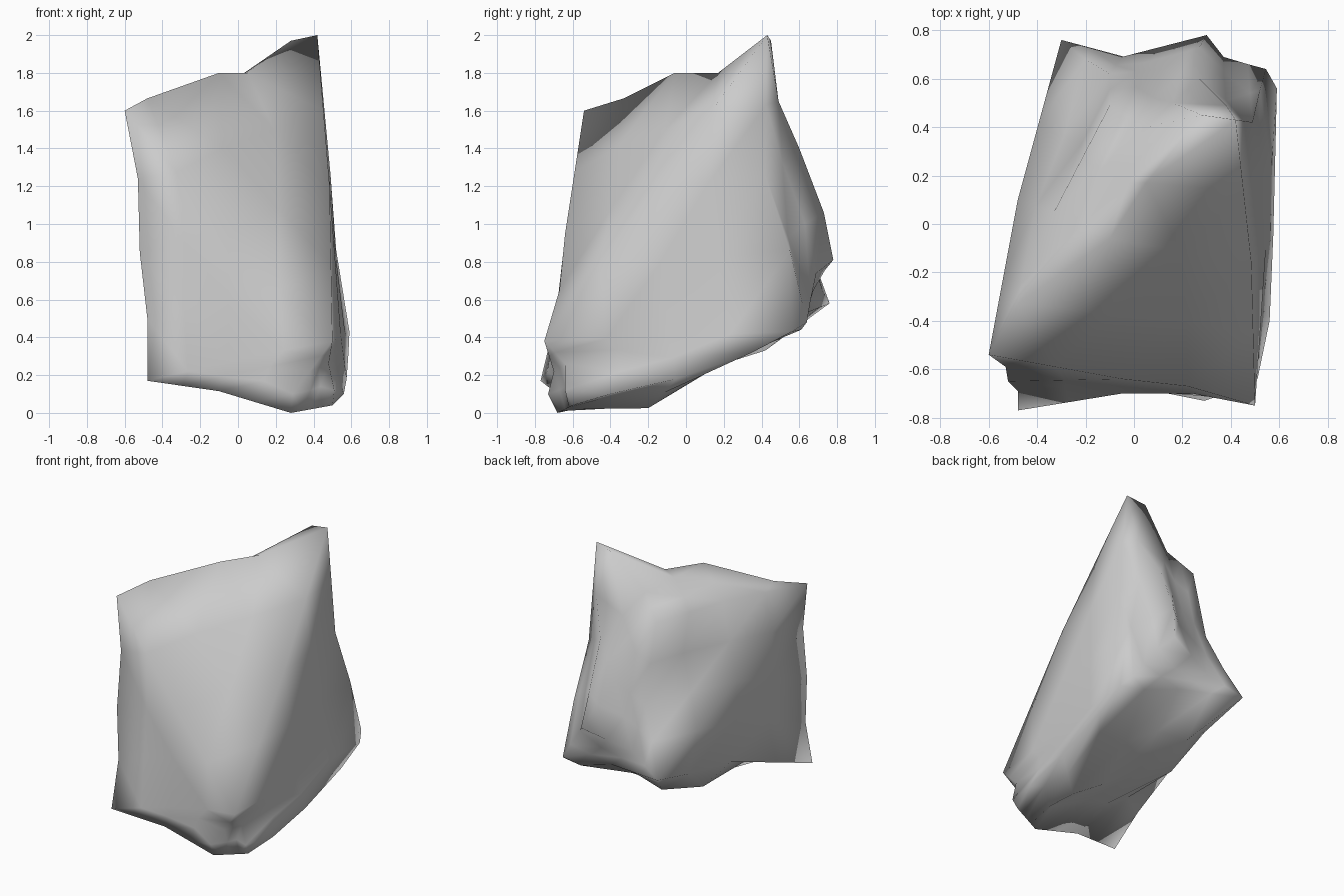
import bpy, bmesh

cube = bpy.data.objects.get("Cube")
if cube:
    bpy.data.objects.remove(cube, do_unlink=True)

# Main corners of the boulder
corners = {
    "A": (-.6, -.54, 1.6),    # front shoulder
    "B": (.42, .43, 2),       # peak
    "C": (.5, -.75, .38),     # front spur
    "D": (-.48, -.77, .17),   # front foot
    "E": (.28, -.68, 0),      # lowest point
    "J": (.5, -.6, .04),      # side foot
    "F": (.3, .78, .81),      # back knob
    "G": (-.1, .49, 1.57),    # upper back bulge
    "H": (-.3, .76, .58),     # back spur
    "R": (.59, .56, .43),     # back heel
}
facets = "ABC ACD ADH AHG AGB BGF GHF BFR FHR BCR CEJ CJR EJR CED EDH EHR".split()

# Middles of the edges that sag or bulge away from a straight line
bent_middles = {
    "A-B": (-.1, -.06, 1.8), "B-C": (.485, -.16, 1.2), "A-C": (-.05, -.64, .95),
    "A-D": (-.52, -.65, .85), "C-D": (-.05, -.7, .27), "C-E": (.38, -.7, .22),
    "D-E": (-.1, -.7, .115), "A-H": (-.48, .1, 1.1), "A-G": (-.33, .05, 1.62),
    "B-G": (.05, .4, 1.72), "B-R": (.49, .42, 1.26), "B-F": (.27, .6, 1.4),
    "F-R": (.47, .66, .6), "F-H": (-.05, .69, .7), "F-G": (.12, .64, 1.14),
    "G-H": (-.1, .62, 1.03), "J-R": (.575, -.05, .18), "E-R": (.36, -.2, .025),
    "E-H": (0, .04, .21), "H-R": (.15, .64, .53), "D-H": (-.36, 0, .44),
    "C-J": (.48, -.64, .26),
}

# Quarter points of those edges, where the outline kinks again
bent_quarters = {
    "A-A-B": (-.48, -.33, 1.665), "A-B-B": (.05, .17, 1.8), "B-B-G": (.28, .45, 1.97),
    "A-C-C": (.22, -.67, .65), "A-A-D": (-.53, -.59, 1.24), "A-D-D": (-.48, -.69, .5),
    "C-C-D": (.24, -.7, .33), "C-E-E": (.29, -.73, .1), "B-R-R": (.52, .55, .86),
    "B-B-F": (.38, .49, 1.65), "B-F-F": (.27, .73, 1.06), "F-F-R": (.37, .69, .74),
    "F-R-R": (.545, .64, .48), "J-R-R": (.585, .35, .32), "E-E-R": (.33, -.45, .05),
    "E-R-R": (.47, .2, .27), "E-H-H": (-.1, .42, .33), "G-H-H": (-.2, .68, .8),
    "D-D-H": (-.41, -.45, .28), "D-H-H": (-.29, .38, .48), "H-R-R": (.42, .61, .44),
    "C-J-J": (.51, -.64, .12), "J-J-R": (.56, -.4, .1),
    "D-H/E-H": (-.22, .12, .27), "A-B/A-C": (-.08, -.37, 1.4),
}

bm = bmesh.new()
points = {name: bm.verts.new(co) for name, co in corners.items()}


def middle(a, b, bends):
    """Name of the shared vertex halfway along an edge, bent where listed."""
    key = "-".join(sorted((a + "-" + b).split("-")))
    if len(key) > len("A-A-B"):
        key = "/".join(sorted((a, b)))
    if key not in points:
        straight = (points[a].co + points[b].co) / 2
        points[key] = bm.verts.new(bends.get(key, straight))
    return key


def split(triangles, bends):
    """Split every triangle into four."""
    result = []
    for a, b, c in triangles:
        ab, bc, ca = middle(a, b, bends), middle(b, c, bends), middle(c, a, bends)
        result += [(a, ab, ca), (b, bc, ab), (c, ca, bc), (ab, bc, ca)]
    return result


for tri in split(split(facets, bent_middles), bent_quarters):
    bm.faces.new([points[name] for name in tri])
bmesh.ops.recalc_face_normals(bm, faces=bm.faces)

mesh = bpy.data.meshes.new("boulder")
bm.to_mesh(mesh)
bm.free()
boulder = bpy.data.objects.new("boulder", mesh)
bpy.context.collection.objects.link(boulder)
mesh.shade_smooth()

# Stone colour
stone = bpy.data.materials.new("stone grey")
stone.use_nodes = True
grey = (.6, .6, .6, 1)
stone.diffuse_color = grey
stone.node_tree.nodes["Principled BSDF"].inputs["Base Color"].default_value = grey
mesh.materials.append(stone)
